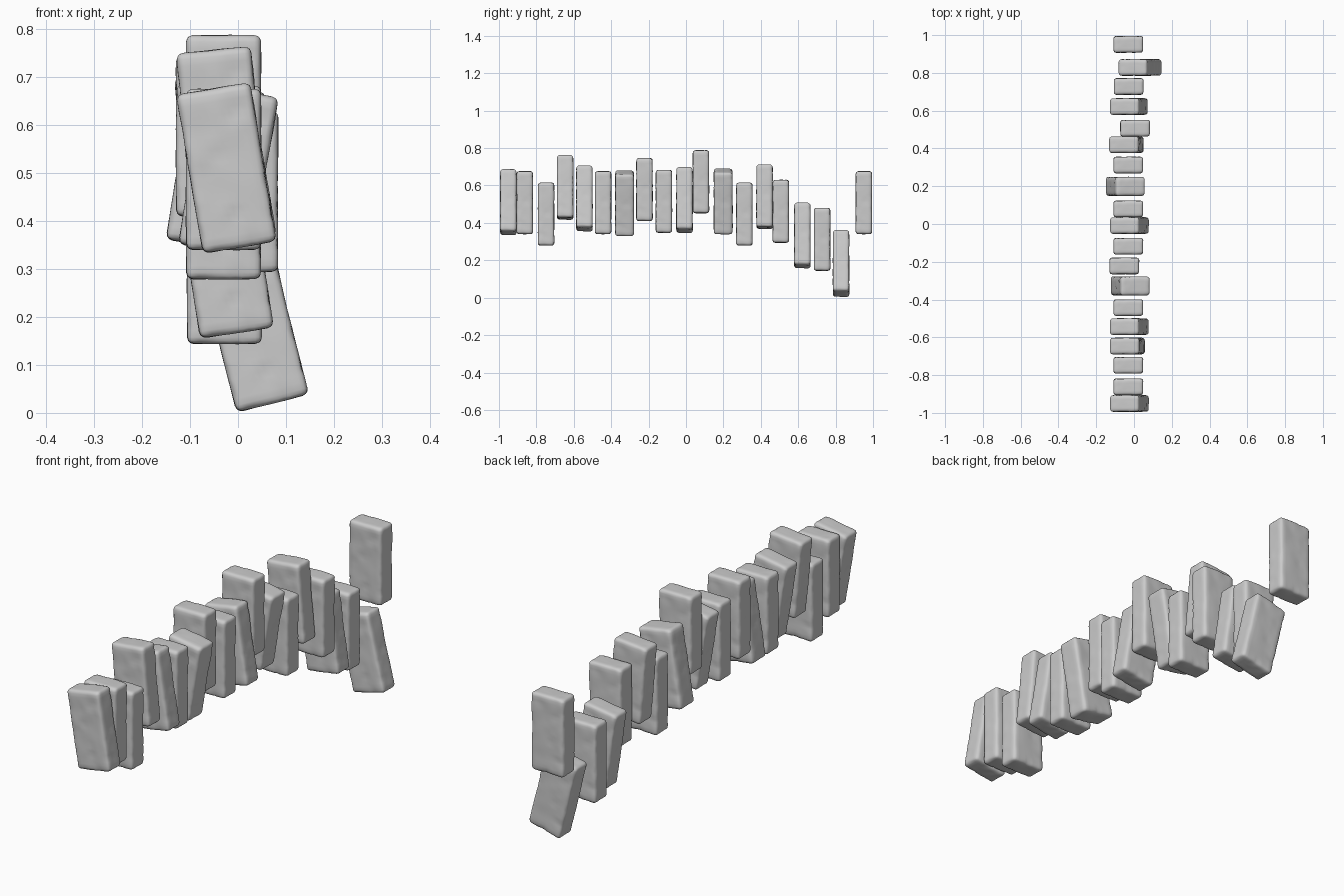
import bpy, bmesh
from math import radians
from mathutils import Vector, noise

if "Cube" in bpy.data.objects:
    bpy.data.objects.remove(bpy.data.objects["Cube"])

HALF = Vector((0.078, 0.0435, 0.168))   # half size of one brick
R = 0.014                               # edge rounding


def make_brick_mesh():
    """Rounded, worn slab shared by every brick."""
    bm = bmesh.new()
    bmesh.ops.create_cube(bm, size=2)
    bmesh.ops.scale(bm, vec=HALF, verts=bm.verts)
    # grid cuts, denser near the edges
    for axis, cells in enumerate((10, 6, 22)):
        h = HALF[axis]
        inner = h - R
        cuts = [-inner + 2 * inner * i / cells for i in range(cells + 1)]
        cuts += [-h + R * 0.4, h - R * 0.4]
        normal = Vector((0, 0, 0))
        normal[axis] = 1
        for c in cuts:
            bmesh.ops.bisect_plane(bm, geom=bm.verts[:] + bm.edges[:] + bm.faces[:],
                                   plane_co=normal * c, plane_no=normal)
    for v in bm.verts:
        q = Vector([max(-(h - R), min(h - R, c)) for c, h in zip(v.co, HALF)])
        n = (v.co - q).normalized()
        p = q + n * R
        # broad waviness, small dents, and chipped edges
        wave = 0.0018 * noise.noise(p * 18)
        dent = -0.006 * max(0, noise.noise(p * 34 + Vector((3, 7, 1))) - 0.3)
        edge = 1 - max(abs(c) for c in n)
        chip = -0.012 * edge * max(0, noise.noise(p * 40 + Vector((9, 2, 5))))
        v.co = p + n * (wave + dent + chip)
    bmesh.ops.recalc_face_normals(bm, faces=bm.faces)
    mesh = bpy.data.meshes.new("brick")
    bm.to_mesh(mesh)
    bm.free()
    for f in mesh.polygons:
        f.use_smooth = True
    return mesh


# x, y, z of centre, sideways tilt in degrees
BRICKS = [
    (-0.024, -0.950, 0.511, -9.5),
    (-0.030, -0.862, 0.508, 0),
    (-0.030, -0.748, 0.447, 0),
    (-0.035, -0.646, 0.590, -5.5),
    (-0.025, -0.543, 0.531, -9.5),
    (-0.030, -0.443, 0.508, 0),
    (-0.020, -0.328, 0.505, 9.5),
    (-0.051, -0.222, 0.578, 0),
    (-0.030, -0.118, 0.515, 0),
    (-0.024, -0.008, 0.522, -9.5),
    (-0.030, 0.080, 0.620, 0),
    (-0.046, 0.199, 0.515, 9.5),
    (-0.030, 0.312, 0.447, 0),
    (-0.040, 0.420, 0.540, -5),
    (0.006, 0.507, 0.462, 0),
    (-0.027, 0.622, 0.333, -8.5),
    (-0.028, 0.728, 0.312, 0),
    (0.032, 0.829, 0.183, -14),
    (-0.030, 0.951, 0.508, 0),
]

# the floating row of bricks
mesh = make_brick_mesh()
for i, (x, y, z, tilt) in enumerate(BRICKS):
    brick = bpy.data.objects.new(f"brick_{i + 1:02d}", mesh)
    brick.location = (x, y, z)
    brick.rotation_euler = (0, radians(tilt), 0)
    if tilt > 0:                        # the two right-leaning bricks are thicker
        brick.scale.y = 1.15
    bpy.context.collection.objects.link(brick)
